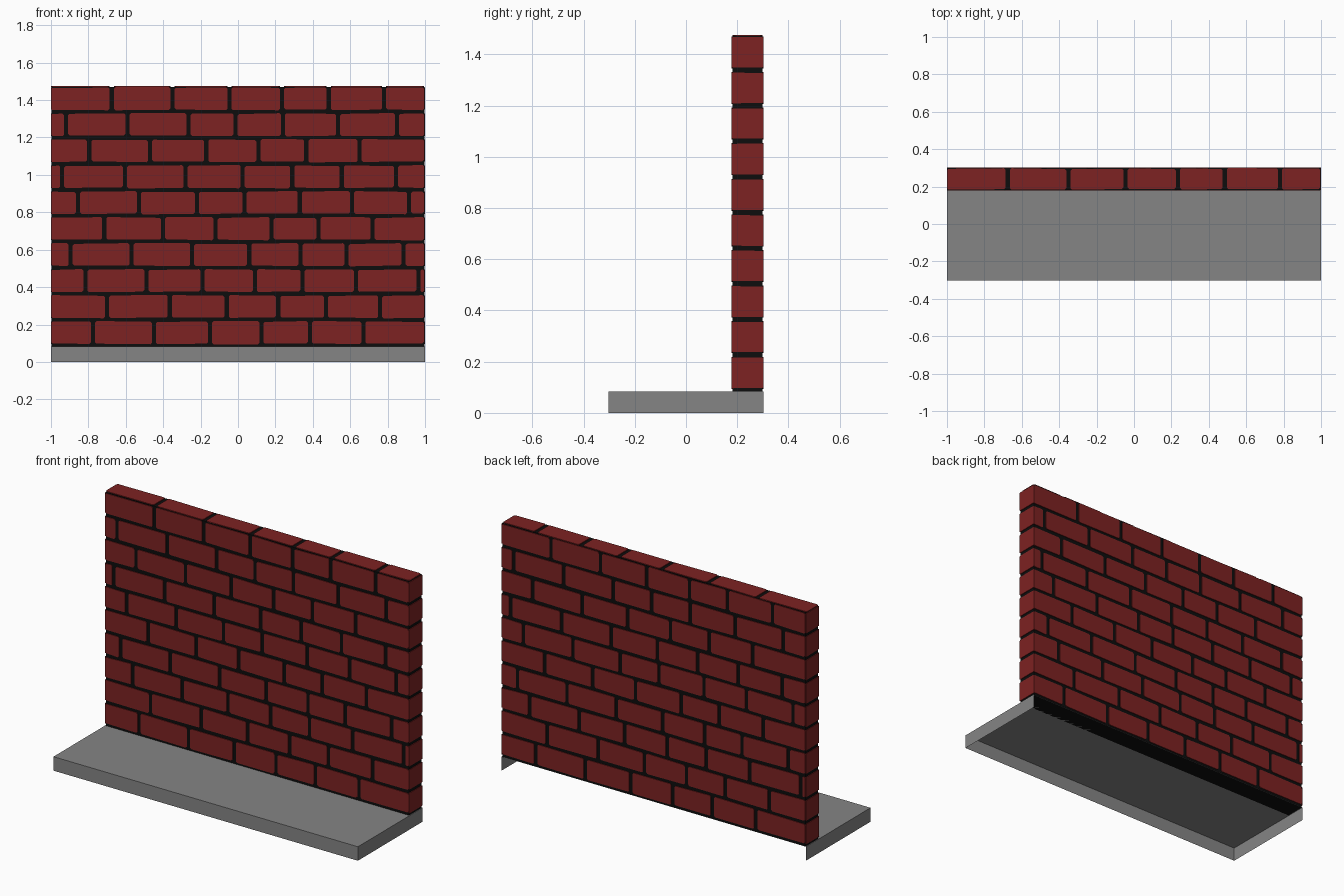
import bpy, bmesh, random
from mathutils import Matrix, Vector

random.seed(4)
if "Cube" in bpy.data.objects:
    bpy.data.objects.remove(bpy.data.objects["Cube"])

BASE_TOP, WALL_TOP = 0.083, 1.475
FRONT, BACK = 0.178, 0.303
SKIN = 0.004                      # thickness of the brick facing
PITCH, BRICK, FIRST = 0.139, 0.119, 0.097
GAP = 0.022


def material(name, r, g, b):
    mat = bpy.data.materials.new(name)
    mat.use_nodes = True
    mat.diffuse_color = (r, g, b, 1)
    bsdf = mat.node_tree.nodes["Principled BSDF"]
    bsdf.inputs["Base Color"].default_value = (r, g, b, 1)
    bsdf.inputs["Roughness"].default_value = 0.9
    return mat


brick_red = material("brick red", 0.205, 0.016, 0.016)
mortar_black = material("mortar black", 0.004, 0.004, 0.004)
concrete_grey = material("concrete grey", 0.235, 0.235, 0.235)


def add_object(name, bm, mat):
    mesh = bpy.data.meshes.new(name)
    bm.to_mesh(mesh)
    bm.free()
    mesh.materials.append(mat)
    obj = bpy.data.objects.new(name, mesh)
    bpy.context.collection.objects.link(obj)
    return obj


def box(low, high):
    bm = bmesh.new()
    bmesh.ops.create_cube(bm, size=1)
    low, high = Vector(low), Vector(high)
    size = high - low
    for v in bm.verts:
        v.co = (low + high) / 2 + Vector(a * b for a, b in zip(v.co, size))
    return bm


def plate(bm, u0, u1, v0, v1, cut=0.008, wobble=0.003):
    """Thin brick face with clipped, slightly uneven corners."""
    cut = min(cut, (u1 - u0) / 3)
    ring = []
    for u, v, du, dv, flat_first in (
            (u0, v0, 1, 1, False), (u1, v0, -1, 1, True),
            (u1, v1, -1, -1, False), (u0, v1, 1, -1, True)):
        v += random.uniform(-wobble, wobble)
        pair = [(u, v + dv * cut), (u + du * cut, v)]
        ring += reversed(pair) if flat_first else pair
    face = bm.faces.new([bm.verts.new((u, v, SKIN)) for u, v in ring])
    skirt = bmesh.ops.extrude_edge_only(bm, edges=face.edges[:])
    for v in skirt["geom"]:
        if isinstance(v, bmesh.types.BMVert):
            v.co.z = 0
    bmesh.ops.recalc_face_normals(bm, faces=bm.faces[:])


def placed(origin, u_axis, v_axis):
    u, v = Vector(u_axis), Vector(v_axis)
    m = Matrix((u, v, u.cross(v))).transposed().to_4x4()
    m.translation = origin
    return m


# Upright joints of each course, from the top down
JOINTS = [
    (-.675, -.35, -.045, .235, .485, .78),
    (-.92, -.59, -.265, -.013, .24, .535, .85),
    (-.795, -.47, -.17, .11, .365, .65),
    (-.94, -.605, -.28, .025, .29, .555, .845),
    (-.855, -.53, -.22, .035, .33, .61, .915),
    (-.715, -.4, -.12, .18, .43, .72),
    (-.895, -.57, -.245, .06, .335, .58, .885),
    (-.815, -.49, -.19, .09, .345, .63, .965),
    (-.7, -.365, -.06, .215, .47, .76),
    (-.775, -.45, -.15, .125, .385, .67),
]


def course(bm, joints, v0, v1):
    edges = [-1 - GAP / 2, *joints, 0.995 + GAP / 2]
    for a, b in zip(edges, edges[1:]):
        plate(bm, a + GAP / 2, b - GAP / 2, v0, v1)


def row_span(i):
    low = FIRST + PITCH * (len(JOINTS) - 1 - i)
    return low, min(low + BRICK, WALL_TOP - 0.003)


# Base: thin shell, open underneath and behind
bm = box((-1, -0.303, 0), (1, BACK, BASE_TOP))
open_sides = [f for f in bm.faces if f.normal.z < -0.5 or f.normal.y > 0.5]
bmesh.ops.delete(bm, geom=open_sides, context='FACES_ONLY')
add_object("base", bm, concrete_grey)

# Mortar core of the wall
core = box((-1 + SKIN, FRONT + SKIN, BASE_TOP), (1 - SKIN, BACK - SKIN, WALL_TOP - SKIN))
add_object("wall_core", core, mortar_black)

# Front and back brick faces share the same pattern
bm = bmesh.new()
for i, joints in enumerate(JOINTS):
    course(bm, joints, *row_span(i))
front = add_object("front_bricks", bm, brick_red)
front.matrix_world = placed((0, FRONT + SKIN, 0), (1, 0, 0), (0, 0, 1))
back = bpy.data.objects.new("back_bricks", front.data)
bpy.context.collection.objects.link(back)
back.matrix_world = placed((0, BACK - SKIN, 0), (-1, 0, 0), (0, 0, 1))

# Brick ends on the left and right of the wall
for name, side in (("left_end_bricks", 1), ("right_end_bricks", -1)):
    bm = bmesh.new()
    half = (BACK - FRONT) / 2
    for i in range(len(JOINTS)):
        plate(bm, -half, half, *row_span(i), cut=0.002, wobble=0.001)
    end = add_object(name, bm, brick_red)
    middle = (side * (1 - SKIN), (FRONT + BACK) / 2, 0)
    end.matrix_world = placed(middle, (0, side, 0), (0, 0, 1))

# Bricks along the top of the wall
bm = bmesh.new()
course(bm, JOINTS[0], FRONT + 0.007, BACK - 0.007)
top = add_object("top_bricks", bm, brick_red)
top.matrix_world = placed((0, 0, WALL_TOP - SKIN), (1, 0, 0), (0, 1, 0))
